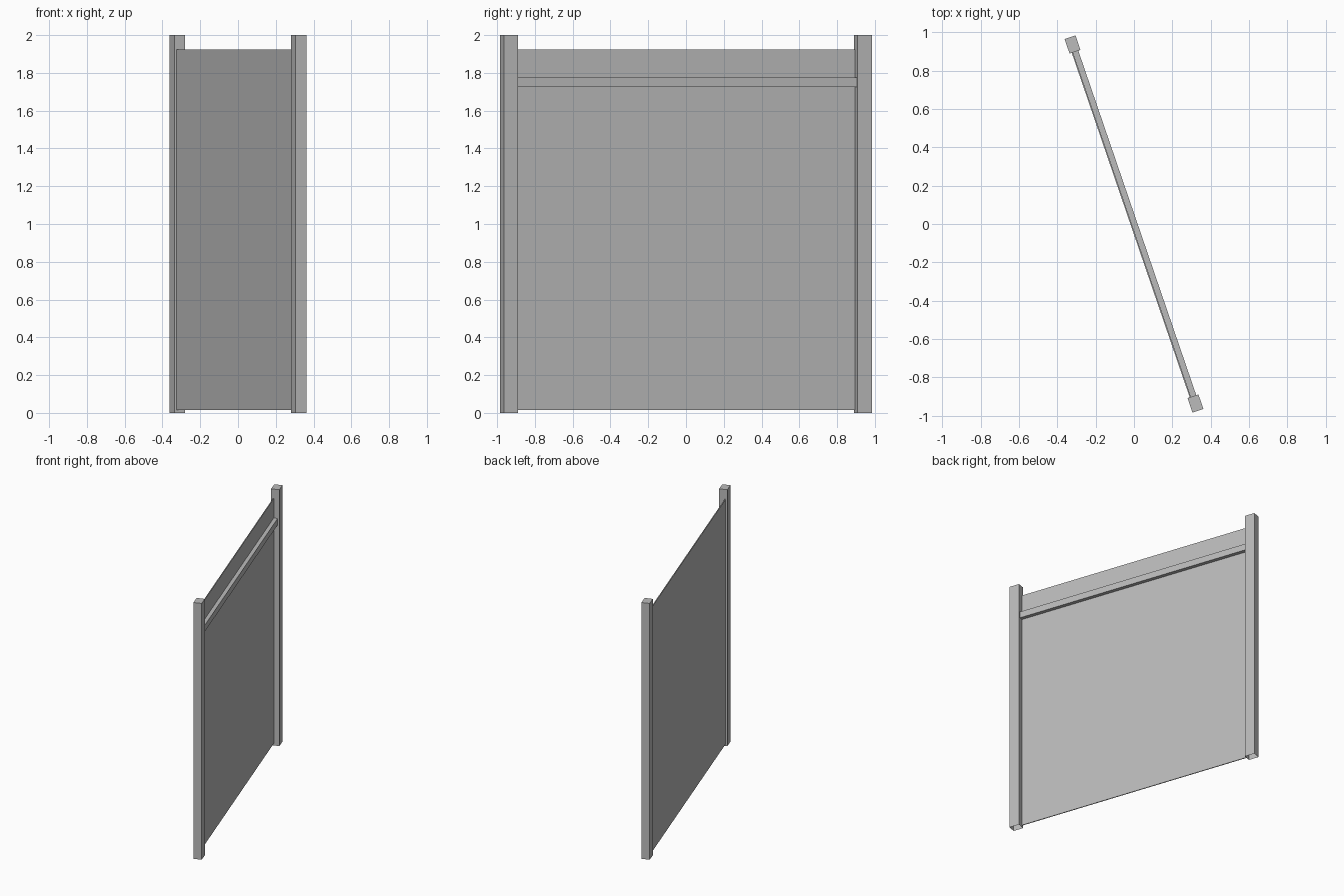
import bpy, bmesh, math
from mathutils import Matrix

cube = bpy.data.objects.get("Cube")
if cube:
    bpy.data.objects.remove(cube, do_unlink=True)

# One plain grey for the whole fence
grey = bpy.data.materials.new("plain_grey")
grey.use_nodes = True
colour = (0.5, 0.5, 0.5, 1.0)
grey.diffuse_color = colour
grey.node_tree.nodes["Principled BSDF"].inputs["Base Color"].default_value = colour

TURN = Matrix.Rotation(math.radians(18.9), 4, 'Z')
HALF_SPAN = 0.95        # distance from the middle to each post's inner face
POST_LENGTH = 0.08
POST_DEPTH = 0.06


def box(name, low, high, open_bottom=False):
    """Box between two corners in fence space, turned into place."""
    bm = bmesh.new()
    bmesh.ops.create_cube(bm, size=1)
    for v in bm.verts:
        v.co = [lo + (c + 0.5) * (hi - lo) for c, lo, hi in zip(v.co, low, high)]
    if open_bottom:
        bm.normal_update()
        bottom = [f for f in bm.faces if f.normal.z < -0.5]
        bmesh.ops.delete(bm, geom=bottom, context='FACES')
    bm.transform(TURN)
    mesh = bpy.data.meshes.new(name)
    bm.to_mesh(mesh)
    bm.free()
    mesh.materials.append(grey)
    obj = bpy.data.objects.new(name, mesh)
    bpy.context.collection.objects.link(obj)
    return obj


# End posts, hollow underneath
for name, side in (("front_post", -1), ("back_post", 1)):
    ends = sorted((side * HALF_SPAN, side * (HALF_SPAN + POST_LENGTH)))
    box(name, (-POST_DEPTH / 2, ends[0], 0), (POST_DEPTH / 2, ends[1], 2), open_bottom=True)

# Thin boarding and the rail fixed to one side of it
box("fence_panel", (-0.018, -HALF_SPAN, 0.015), (-0.011, HALF_SPAN, 1.925))
box("cross_rail", (-0.011, -HALF_SPAN, 1.725), (0.018, HALF_SPAN, 1.775))
